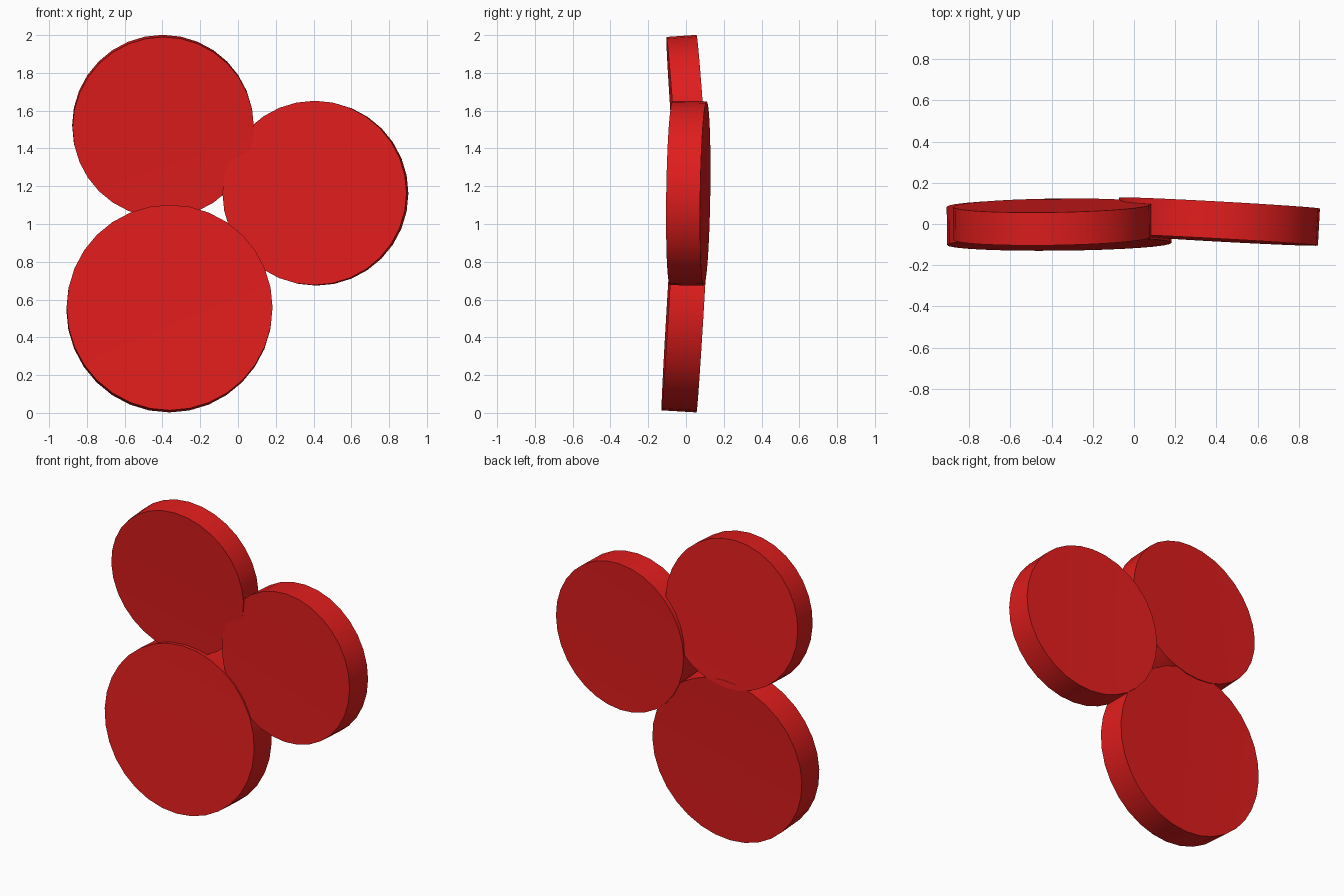
import bpy, bmesh
from mathutils import Vector

if "Cube" in bpy.data.objects:
    bpy.data.objects.remove(bpy.data.objects["Cube"])

red = bpy.data.materials.new("red")
red.diffuse_color = (0.75, 0.012, 0.012, 1)
red.use_nodes = True
red.node_tree.nodes["Principled BSDF"].inputs["Base Color"].default_value = red.diffuse_color


def disc(name, centre, radius, thickness, slope_x, slope_z, dish=0.008):
    """Thick round disc facing -y, leaning by dy/dx and dy/dz, barely dished on both faces."""
    bm = bmesh.new()
    bmesh.ops.create_cone(bm, cap_ends=True, cap_tris=True, segments=32,
                          radius1=radius, radius2=radius, depth=thickness)
    # press the middle of each face inwards
    for v in bm.verts:
        if v.co.xy.length < 0.01:
            v.co.z -= dish if v.co.z > 0 else -dish
    me = bpy.data.meshes.new(name)
    bm.to_mesh(me)
    bm.free()
    me.materials.append(red)
    ob = bpy.data.objects.new(name, me)
    bpy.context.collection.objects.link(ob)
    axis = Vector((slope_x, -1, slope_z))
    ob.rotation_euler = axis.to_track_quat('Z', 'Y').to_euler()
    ob.location = centre
    bpy.ops.object.select_all(action='DESELECT')
    ob.select_set(True)
    bpy.context.view_layer.objects.active = ob
    bpy.ops.object.shade_smooth_by_angle(angle=0.6)
    return ob


# three overlapping cells
disc("upper_cell", (-0.397, 0.010, 1.517), 0.480, 0.160, 0.015, -0.070)
disc("right_cell", (0.410, 0.012, 1.163), 0.488, 0.180, -0.055, 0.015)
disc("lower_cell", (-0.363, -0.004, 0.552), 0.545, 0.186, 0.010, 0.060)
